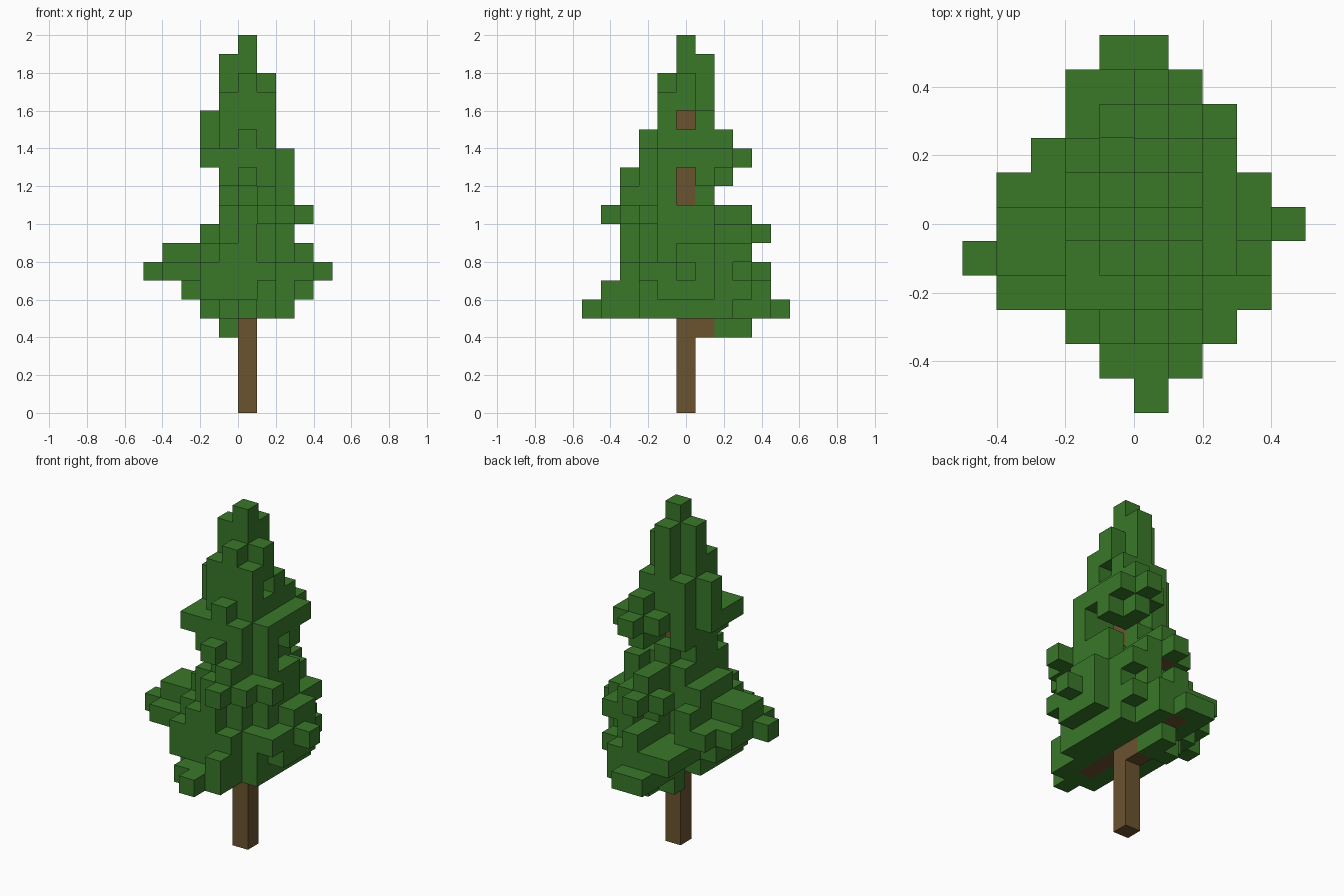
import bpy
import bmesh
from mathutils import Vector

if "Cube" in bpy.data.objects:
    bpy.data.objects.remove(bpy.data.objects["Cube"], do_unlink=True)

CELL = 0.1

# Foliage tiers from the bottom up: reach in cells to -x, +x, -y, +y of the trunk
FIRST_TIER = 5
TIERS = [
    (2, 2, 3, 4), (3, 3, 3, 4), (4, 3, 3, 3), (3, 2, 2, 3), (2, 2, 2, 3),
    (1, 2, 3, 3), (1, 2, 2, 1), (1, 2, 2, 2), (2, 2, 2, 2), (1, 1, 1, 1),
    (2, 1, 1, 1), (1, 1, 1, 1), (1, 1, 1, 1), (1, 0, 0, 1), (0, 0, 0, 0),
]

# Stray twig tips that break the outline of each tier
TWIGS = {
    4: [(0, 2), (0, 3), (-1, 2)],
    5: [(0, -4), (1, -4), (-1, -4), (0, -5), (0, 5), (-1, 5), (-1, 4)],
    6: [(-2, -3), (1, -4), (-2, 4), (-1, 4), (-2, 3)],
    7: [(4, 0), (-5, -1), (-4, 1), (-4, -2), (-3, 2), (0, 4), (3, -2)],
    8: [(-4, -1), (-4, 0), (2, 3), (3, 0), (3, 1), (0, -3), (-1, -3)],
    9: [(0, 4), (-1, 3), (1, 3), (0, -3)],
    10: [(1, -4), (2, -3), (3, -2)],
    11: [(1, -3)],
    12: [(0, -3), (-1, -2), (1, 2), (2, 1)],
    13: [(1, 3), (1, 2), (2, 1), (2, 2), (-2, -2)],
    14: [(-2, 0), (0, -2), (-1, 1), (1, 1), (1, 2)],
    15: [(-1, 1), (1, 1)],
    16: [(1, -1), (-1, -1)],
}


def is_gap(i, j, k):
    """Openings in the foliage where the trunk or a branch shows."""
    side = i > 0 and j == 0 and k in (11, 12, 15)
    back = i == 0 and j > 0 and k == 12
    back_corner = j > 0 and (i > 0 and k == 11 or i == 1 and k == 10)
    cleft = i == -1 and j > 1 and 6 < k < 11
    under = (i, j, k) == (0, 3, 8)
    corner = i == 3 and j > 1
    return side or back or back_corner or cleft or under or corner


def tier_cells(k, reach):
    """Rounded outline, thinner towards the back and at the crown."""
    left, right, front, back = reach
    pad = 0.5 if k < 16 else 0.3
    for i in range(-left, right + 1):
        for j in range(-front, back + 1):
            u = abs(i) / ((left if i < 0 else right) + pad)
            v = abs(j) / ((front if j < 0 else back) + pad)
            power = 1.3 if j > 0 and (i < 0 or k > 8) else 2
            if u ** power + v ** power <= 1 and not is_gap(i, j, k):
                yield (i, j, k)


# Trunk column and the few branches
wood = {(0, 0, k) for k in range(18)}
wood |= {(0, -j, 5) for j in range(1, 4)}
wood |= {(0, 1, 4), (0, 4, 5), (0, 3, 9)}

leaves = set()
for n, reach in enumerate(TIERS):
    leaves |= set(tier_cells(FIRST_TIER + n, reach))
for k, tips in TWIGS.items():
    leaves |= {(i, j, k) for i, j in tips}
leaves -= wood
solid = wood | leaves


def make_material(name, rgb):
    mat = bpy.data.materials.new(name)
    mat.use_nodes = True
    mat.diffuse_color = (*rgb, 1)
    bsdf = mat.node_tree.nodes["Principled BSDF"]
    bsdf.inputs["Base Color"].default_value = (*rgb, 1)
    bsdf.inputs["Roughness"].default_value = 0.9
    return mat


def build_blocks(name, cells, mat):
    """Mesh only the outward sides of a set of cells."""
    bm = bmesh.new()
    for cell in sorted(cells):
        centre = Vector((cell[0] + 0.5, cell[1], cell[2] + 0.5)) * CELL
        for axis in range(3):
            for sign in (-1, 1):
                step = [0, 0, 0]
                step[axis] = sign
                if tuple(c + s for c, s in zip(cell, step)) in solid:
                    continue
                normal = Vector(step)
                a = Vector([float(n == (axis + 1) % 3) for n in range(3)])
                b = normal.cross(a)
                ring = (a + b, b - a, -a - b, a - b)
                bm.faces.new([bm.verts.new(centre + (normal + r) * CELL / 2)
                              for r in ring])
    bmesh.ops.remove_doubles(bm, verts=bm.verts, dist=CELL / 100)
    mesh = bpy.data.meshes.new(name)
    bm.to_mesh(mesh)
    bm.free()
    mesh.materials.append(mat)
    obj = bpy.data.objects.new(name, mesh)
    bpy.context.collection.objects.link(obj)
    return obj


build_blocks("trunk", wood, make_material("bark brown", (0.146, 0.087, 0.03)))
build_blocks("foliage", leaves, make_material("leaf green", (0.041, 0.188, 0.022)))
